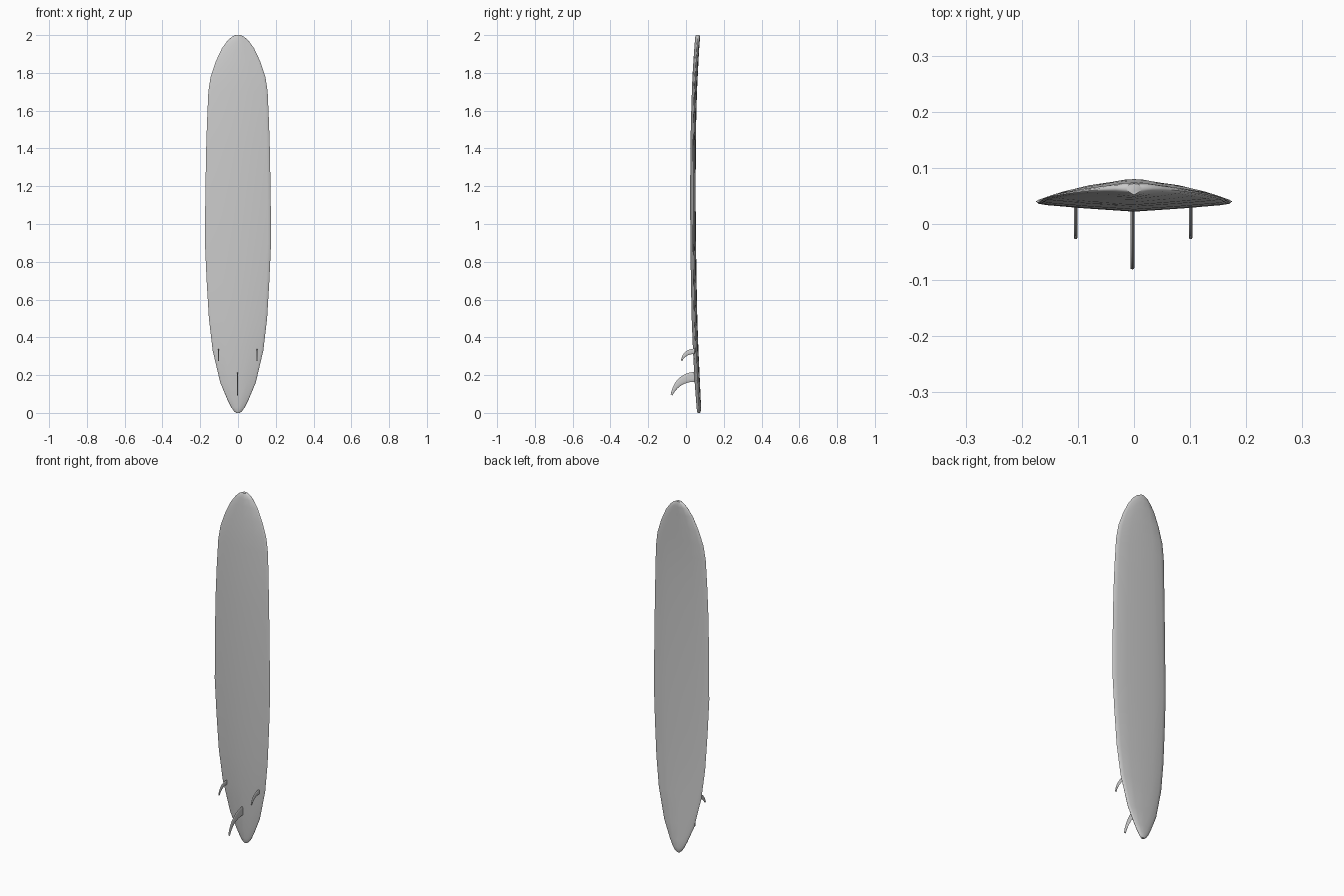
import bpy, bmesh, math
from mathutils import Vector


def finish(bm, name, angle):
    bmesh.ops.recalc_face_normals(bm, faces=bm.faces)
    me = bpy.data.meshes.new(name)
    bm.to_mesh(me)
    bm.free()
    ob = bpy.data.objects.new(name, me)
    bpy.context.collection.objects.link(ob)
    bpy.ops.object.select_all(action='DESELECT')
    ob.select_set(True)
    bpy.context.view_layer.objects.active = ob
    bpy.ops.object.shade_smooth_by_angle(angle=math.radians(angle))
    return ob


# Board: (height, half width, bottom y, deck y) stations lofted along z
stations = [
    (0.0, 0.010, 0.061, 0.075), (0.01, 0.022, 0.058, 0.078), (0.03, 0.036, 0.056, 0.080),
    (0.07, 0.056, 0.053, 0.078), (0.16, 0.094, 0.046, 0.074), (0.33, 0.134, 0.037, 0.066),
    (0.50, 0.154, 0.030, 0.060), (0.70, 0.166, 0.026, 0.056), (0.90, 0.175, 0.023, 0.053),
    (1.14, 0.173, 0.022, 0.051), (1.38, 0.169, 0.023, 0.052), (1.54, 0.164, 0.026, 0.054),
    (1.70, 0.157, 0.031, 0.058), (1.78, 0.145, 0.034, 0.062), (1.86, 0.118, 0.039, 0.066),
    (1.93, 0.085, 0.044, 0.070), (1.97, 0.056, 0.047, 0.073), (1.99, 0.034, 0.049, 0.074),
    (2.0, 0.014, 0.052, 0.072)]
# Half section: fraction of half width, fraction of thickness
half = [(0, 0), (0.5, 0.2), (0.9, 0.4), (0.98, 0.48), (1, 0.57), (0.97, 0.68),
        (0.85, 0.82), (0.5, 0.95), (0, 1)]
section = half + [(-u, v) for u, v in half[-2:0:-1]]

bm = bmesh.new()
rings = [[bm.verts.new((u * w, lo + v * (hi - lo), z)) for u, v in section]
         for z, w, lo, hi in stations]
n = len(section)
for a, b in zip(rings, rings[1:]):
    for i in range(n):
        j = (i + 1) % n
        bm.faces.new((a[i], a[j], b[j], b[i]))
bm.faces.new(rings[0])
bm.faces.new(rings[-1])
finish(bm, "board", 50)


# Fins: rings swept from base to tip between the upper and lower curves
def fin(name, x, upper, lower, thick):
    bm = bmesh.new()

    def curve(p, t):
        p0, p1, p2, p3 = [Vector(q) for q in p]
        s = 1 - t
        return s**3 * p0 + 3 * s * s * t * p1 + 3 * s * t * t * p2 + t**3 * p3

    prof = [(0, 0), (0.12, 0.8), (0.35, 1), (0.65, 1), (0.88, 0.8), (1, 0),
            (0.88, -0.8), (0.65, -1), (0.35, -1), (0.12, -0.8)]
    rows = []
    for k in range(11):
        a, b = curve(upper, k / 10), curve(lower, k / 10)
        row = []
        for f, s in prof:
            p = a.lerp(b, f)
            row.append(bm.verts.new((x + s * thick / 2, p.x, p.y)))
        rows.append(row)
    for a, b in zip(rows, rows[1:]):
        for i in range(len(prof)):
            j = (i + 1) % len(prof)
            bm.faces.new((a[i], a[j], b[j], b[i]))
    bm.faces.new(rows[0])
    bm.faces.new(rows[-1])
    finish(bm, name, 50)


fin("center_fin", -0.003,
    [(0.05, 0.217), (-0.01, 0.216), (-0.065, 0.18), (-0.081, 0.098)],
    [(0.05, 0.165), (0.0, 0.165), (-0.045, 0.145), (-0.072, 0.092)], 0.007)
for name, x in (("left_fin", -0.104), ("right_fin", 0.101)):
    fin(name, x,
        [(0.045, 0.340), (0.015, 0.340), (-0.018, 0.325), (-0.027, 0.278)],
        [(0.045, 0.312), (0.025, 0.312), (-0.005, 0.305), (-0.021, 0.274)], 0.006)
